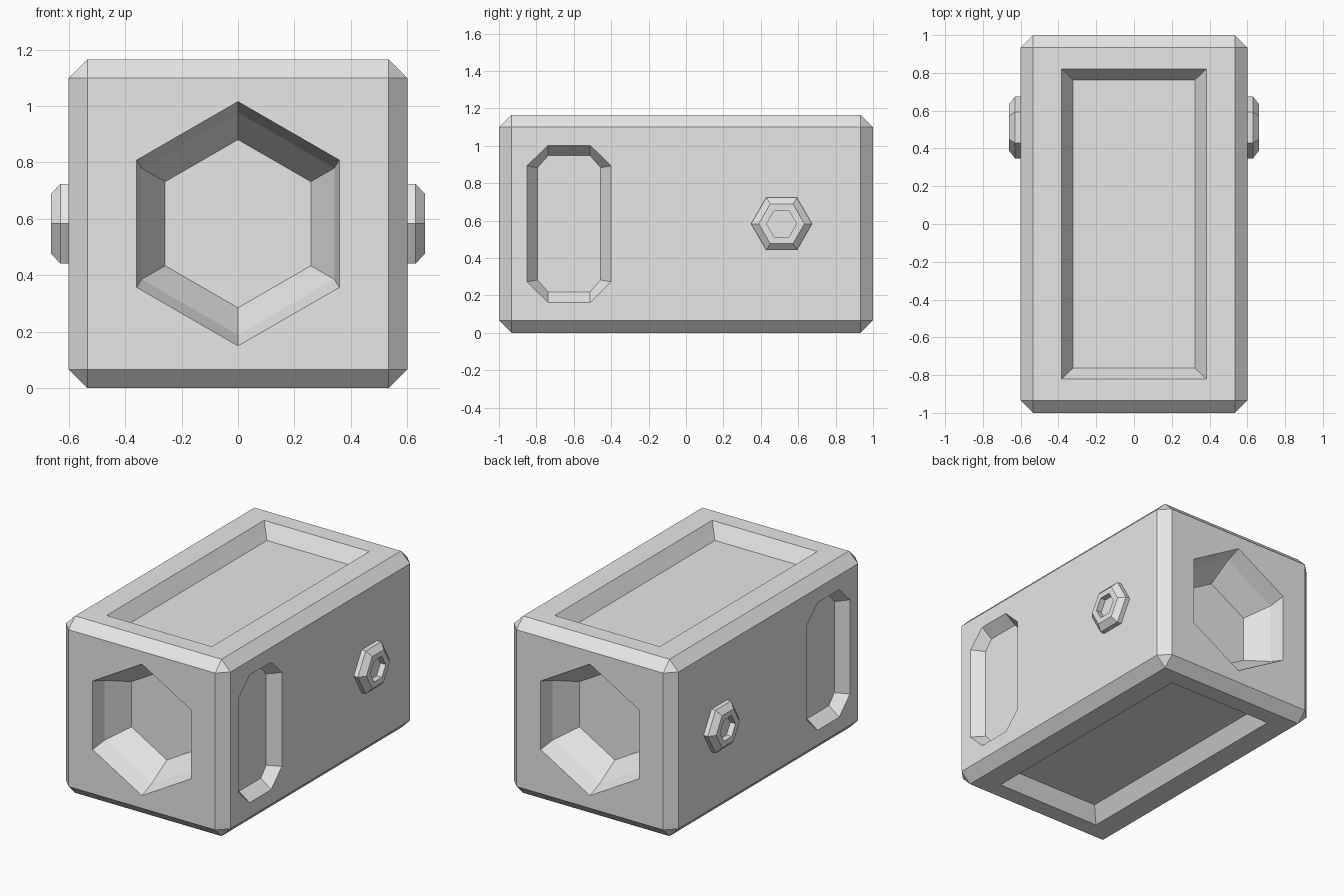
import bpy, bmesh, math
from mathutils import Vector

cube = bpy.data.objects.get("Cube")
if cube:
    bpy.data.objects.remove(cube, do_unlink=True)

W, L, H, C = 0.6, 1.0, 1.165, 0.066   # half width, half length, height, chamfer
MID = H / 2

grey = bpy.data.materials.new("light_grey")
grey.use_nodes = True
grey.diffuse_color = (0.8, 0.8, 0.8, 1)
grey.node_tree.nodes["Principled BSDF"].inputs["Base Color"].default_value = (0.8, 0.8, 0.8, 1)


def finish(name, bm):
    bmesh.ops.recalc_face_normals(bm, faces=bm.faces)
    mesh = bpy.data.meshes.new(name)
    bm.to_mesh(mesh)
    bm.free()
    mesh.materials.append(grey)
    obj = bpy.data.objects.new(name, mesh)
    bpy.context.collection.objects.link(obj)
    return obj


def loft(bm, rings):
    """Closed solid through rings that share a point count."""
    loops = [[bm.verts.new(p) for p in ring] for ring in rings]
    n = len(loops[0])
    for a, b in zip(loops, loops[1:]):
        for i in range(n):
            j = (i + 1) % n
            bm.faces.new((a[i], a[j], b[j], b[i]))
    bm.faces.new(loops[0])
    bm.faces.new(loops[-1])


def hexagon(r):
    return [(r * math.sin(k * math.pi / 3), r * math.cos(k * math.pi / 3)) for k in range(6)]


def mirror4(points):
    """Full outline from the points of one quadrant, in order."""
    p = points
    return (p + [(x, -y) for x, y in reversed(p)]
            + [(-x, -y) for x, y in p] + [(-x, y) for x, y in reversed(p)])


# Chamfered body
bm = bmesh.new()
bmesh.ops.create_cube(bm, size=1)
for v in bm.verts:
    v.co = Vector((v.co.x * 2 * W, v.co.y * 2 * L, v.co.z * H + MID))
bmesh.ops.bevel(bm, geom=bm.edges[:], offset=C, segments=1, affect='EDGES')
body = finish("body", bm)

# Recesses: outlines paired with their depth, lofted inwards on both sides
mouth = [(0, 0.433), (0.359, 0.226), (0.359, -0.226), (0, -0.433), (-0.359, -0.226), (-0.359, 0.226)]
hex_socket = [(mouth, -0.1), (mouth, 0), (hexagon(0.394), 0.1), (hexagon(0.298), 0.26)]
slot_out = mirror4([(0.1125, 0.42), (0.225, 0.31)])
slot_in = mirror4([(0.1125, 0.364), (0.169, 0.3)])
slot = [(slot_out, -0.1), (slot_out, 0), (slot_in, 0.075)]
panel_out, panel_in = mirror4([(0.383, 0.82)]), mirror4([(0.323, 0.763)])
panel = [(panel_out, -0.1), (panel_out, 0), (panel_in, 0.095)]

bm = bmesh.new()
for s in (-1, 1):
    loft(bm, [[(u, s * (L - d), MID + v) for u, v in pts] for pts, d in hex_socket])
    loft(bm, [[(s * (W - d), u - 0.625, MID + v) for u, v in pts] for pts, d in slot])
    loft(bm, [[(u, v, MID + s * (MID - d)) for u, v in pts] for pts, d in panel])
cutter = finish("recess_cutter", bm)
cutter.hide_render = True

mod = body.modifiers.new("recesses", 'BOOLEAN')
mod.operation, mod.solver, mod.object = 'DIFFERENCE', 'EXACT', cutter
bpy.context.view_layer.objects.active = body
bpy.ops.object.modifier_apply(modifier=mod.name)
bpy.data.objects.remove(cutter, do_unlink=True)

# Hexagonal bolts with a socket, one per side
bolt = [(0.163, -0.01), (0.163, 0.03), (0.122, 0.063), (0.08, 0.063), (0.08, 0.025)]
for s, side in ((1, "left"), (-1, "right")):
    bm = bmesh.new()
    loft(bm, [[(s * (W + h), 0.511 + v, MID + u) for u, v in hexagon(r)] for r, h in bolt])
    finish(side + "_bolt", bm)
